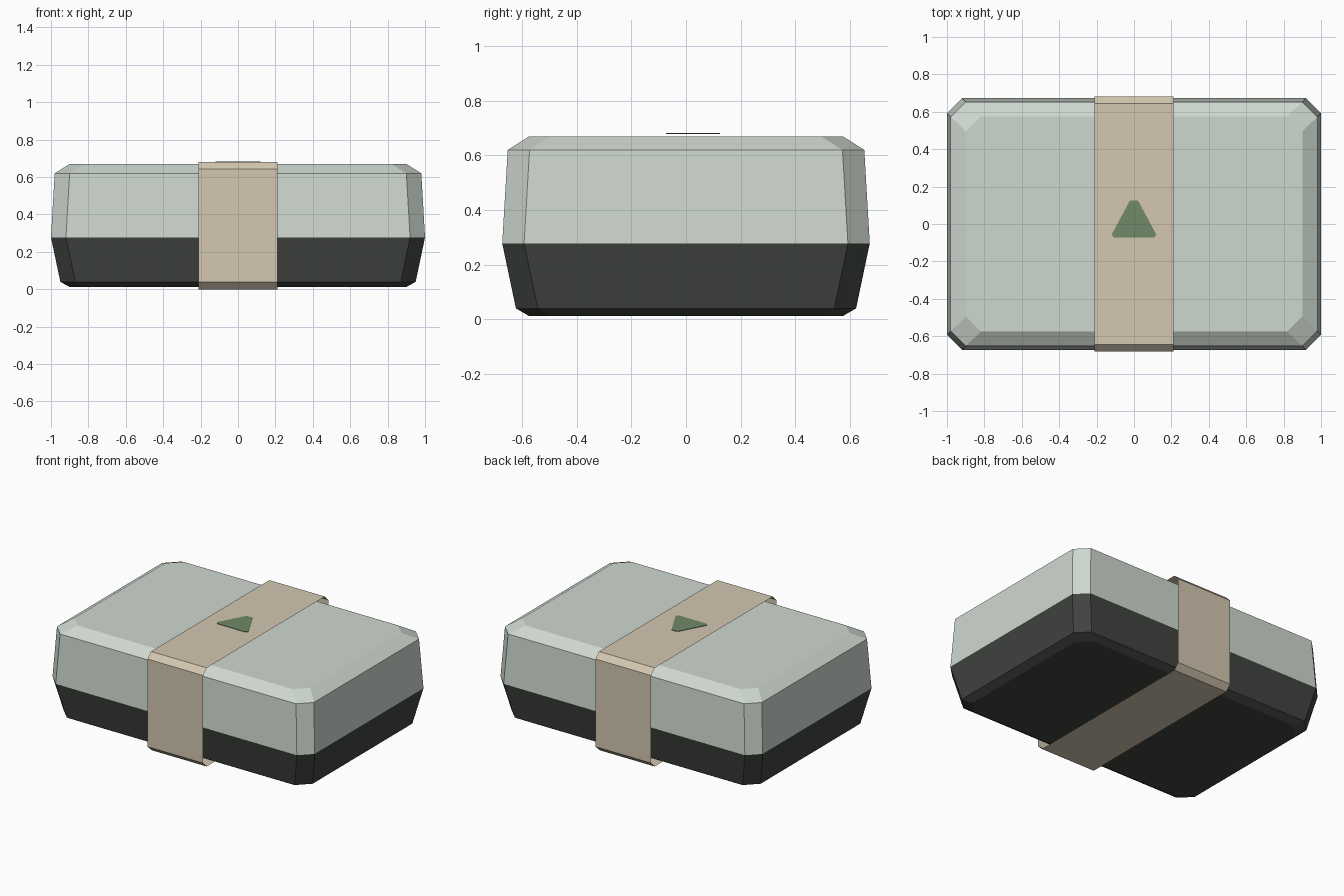
import bpy
import bmesh

if "Cube" in bpy.data.objects:
    bpy.data.objects.remove(bpy.data.objects["Cube"])


def material(name, r, g, b):
    """Flat colour given as 0-255 display values, stored linear."""
    def lin(c):
        c /= 255
        return c / 12.92 if c <= 0.04045 else ((c + 0.055) / 1.055) ** 2.4
    m = bpy.data.materials.new(name)
    m.diffuse_color = (lin(r), lin(g), lin(b), 1)
    m.use_nodes = True
    m.node_tree.nodes["Principled BSDF"].inputs["Base Color"].default_value = m.diffuse_color
    return m


def octagon(hx, hy, c):
    """Rectangle outline with cut corners, counter-clockwise."""
    return [(hx, -hy + c), (hx, hy - c), (hx - c, hy), (-hx + c, hy),
            (-hx, hy - c), (-hx, -hy + c), (-hx + c, -hy), (hx - c, -hy)]


def loft(name, rings, mat, caps=True):
    """Skin a stack of equal-length point rings."""
    bm = bmesh.new()
    loops = [[bm.verts.new(p) for p in ring] for ring in rings]
    n = len(loops[0])
    for a, b in zip(loops, loops[1:]):
        for i in range(n):
            j = (i + 1) % n
            bm.faces.new((a[i], a[j], b[j], b[i]))
    if caps:
        bm.faces.new(loops[0][::-1])
        bm.faces.new(loops[-1])
    me = bpy.data.meshes.new(name)
    bm.to_mesh(me)
    bm.free()
    me.materials.append(mat)
    ob = bpy.data.objects.new(name, me)
    bpy.context.collection.objects.link(ob)
    return ob


def box_part(name, levels, mat):
    return loft(name, [[(x, y, z) for x, y in octagon(hx, hy, 0.08)]
                       for z, hx, hy in levels], mat)


sage = material("pale sage", 206, 216, 207)
charcoal = material("charcoal", 65, 69, 65)
paper = material("kraft paper", 212, 199, 176)
green = material("leaf green", 112, 138, 103)

# Dark tray: bevelled foot flaring out to the seam
box_part("base_tray", [(0.012, 0.90, 0.575), (0.04, 0.95, 0.623),
                       (0.278, 1.0, 0.673)], charcoal)

# Pale lid: slightly tapered walls and a bevelled top
box_part("lid", [(0.278, 1.0, 0.673), (0.62, 0.98, 0.653),
                 (0.67, 0.90, 0.575)], sage)

# Paper sleeve: open-ended band wrapped around the middle
profile = octagon(0.682, 0.34, 0.038)
loft("sleeve_band", [[(x, y, z + 0.34) for y, z in profile]
                     for x in (-0.212, 0.212)], paper, caps=False)

# Small blunt-cornered triangle plate on top of the sleeve
tri = [(-0.107, -0.073), (0.107, -0.073), (0.12, -0.058),
       (0.022, 0.125), (-0.022, 0.125), (-0.12, -0.058)]
loft("triangle_plate", [[(x, y, z) for x, y in tri]
                        for z in (0.679, 0.683)], green)
